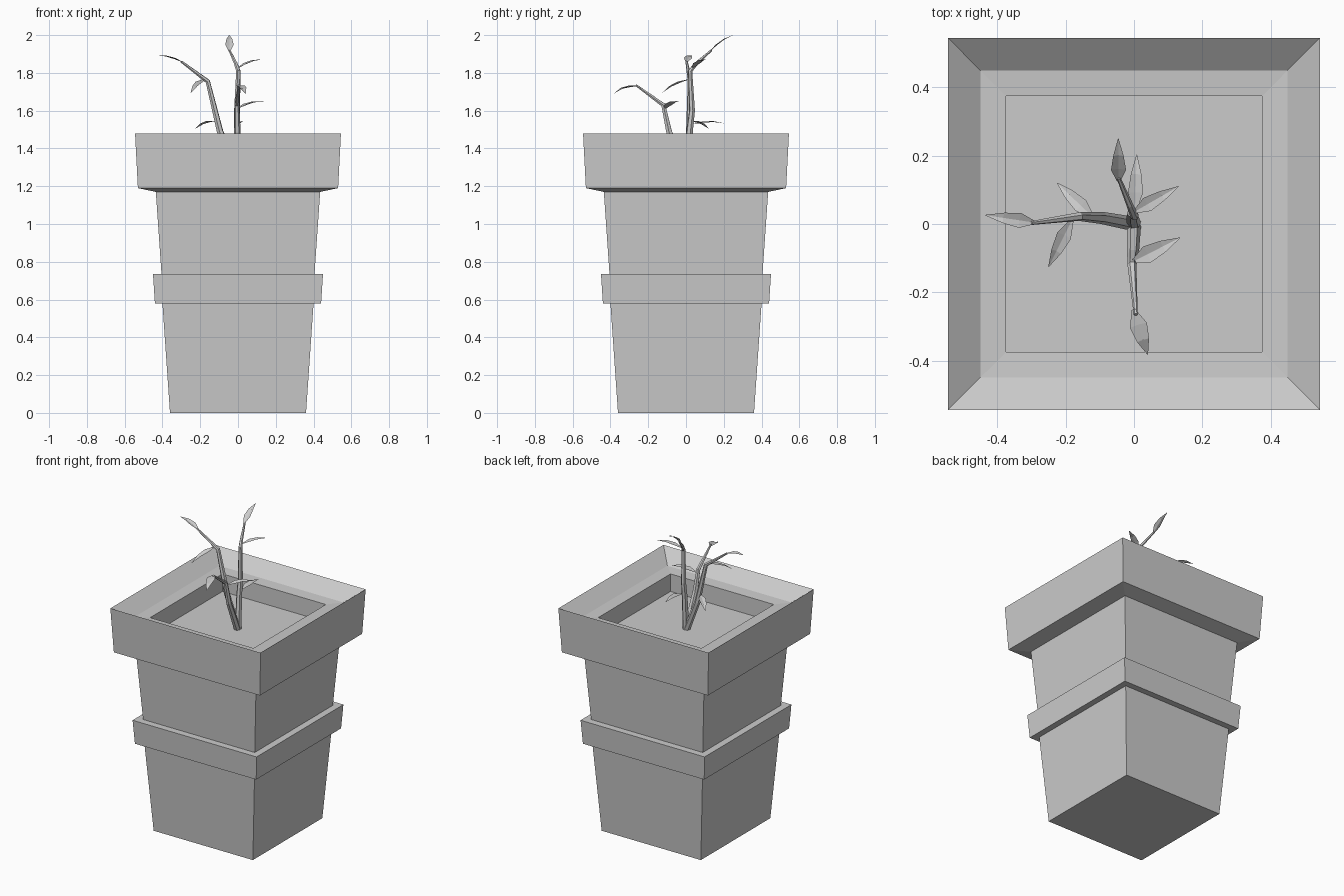
import bpy, bmesh
from mathutils import Vector

if "Cube" in bpy.data.objects:
    bpy.data.objects.remove(bpy.data.objects["Cube"])


def make_object(name, bm):
    mesh = bpy.data.meshes.new(name)
    bm.to_mesh(mesh)
    bm.free()
    obj = bpy.data.objects.new(name, mesh)
    bpy.context.collection.objects.link(obj)
    return obj


def square_lathe(name, profile):
    """Sweep (half width, height) pairs around a square and close both ends."""
    bm = bmesh.new()
    rings = [[bm.verts.new((sx * h, sy * h, z))
              for sx, sy in ((-1, -1), (1, -1), (1, 1), (-1, 1))]
             for h, z in profile]
    for a, b in zip(rings, rings[1:]):
        for i in range(4):
            j = (i + 1) % 4
            bm.faces.new((a[i], a[j], b[j], b[i]))
    bm.faces.new(rings[0][::-1])
    bm.faces.new(rings[-1])
    bmesh.ops.recalc_face_normals(bm, faces=bm.faces)
    return make_object(name, bm)


def stem(name, points):
    """Tapered six-sided tube; each point is x, y, z, radius."""
    curve = bpy.data.curves.new(name, 'CURVE')
    curve.dimensions = '3D'
    curve.bevel_depth = 1.0
    curve.bevel_resolution = 1
    curve.use_fill_caps = True
    spline = curve.splines.new('POLY')
    spline.points.add(len(points) - 1)
    for p, (x, y, z, r) in zip(spline.points, points):
        p.co = (x, y, z, 1)
        p.radius = r
    spline.use_smooth = False
    obj = bpy.data.objects.new(name, curve)
    bpy.context.collection.objects.link(obj)
    return obj


def leaf(name, base, tip, half=0.022, arch=0.008):
    """Pointed leaf creased along its midrib."""
    base, tip = Vector(base), Vector(tip)
    axis = tip - base
    side = axis.cross(Vector((0, 0, 1))).normalized()
    up = side.cross(axis).normalized()
    bm = bmesh.new()
    rows = []
    for t, w, lift in ((0, 0.2, 0), (0.32, 1, 0.7), (0.65, 0.7, 1), (1, 0.04, 0)):
        mid = base + axis * t + up * arch * lift
        edge = up * half * w * 0.3
        rows.append([bm.verts.new(mid + side * half * w * s + edge * abs(s))
                     for s in (-1, 0, 1)])
    for a, b in zip(rows, rows[1:]):
        for i in range(2):
            bm.faces.new((a[i], a[i + 1], b[i + 1], b[i]))
    return make_object(name, bm)


# Pot: tapered body, middle band, overhanging rim, inner ledge and soil recess
square_lathe("pot", [
    (0.36, 0), (0.40, 0.58), (0.44, 0.58), (0.45, 0.735), (0.405, 0.735),
    (0.435, 1.17), (0.53, 1.19), (0.545, 1.48),
    (0.45, 1.405), (0.375, 1.40), (0.375, 1.285),
])

# Stems
stem("back_stem", [(0, 0, 1.27, 0.021), (-0.005, 0.02, 1.5, 0.018),
                   (-0.005, 0.032, 1.6, 0.016), (0.002, 0.022, 1.81, 0.012),
                   (-0.012, 0.055, 1.85, 0.010), (-0.045, 0.135, 1.92, 0.006)])
stem("left_stem", [(0, 0, 1.27, 0.021), (-0.095, 0.018, 1.49, 0.018),
                   (-0.16, 0.022, 1.755, 0.013), (-0.30, 0.003, 1.86, 0.006)])
stem("front_stem", [(0, 0, 1.27, 0.021), (-0.003, -0.09, 1.49, 0.017),
                    (-0.006, -0.12, 1.63, 0.013), (0.005, -0.265, 1.735, 0.006)])

# Leaves at the stem ends
leaf("back_tip_leaf", (-0.045, 0.125, 1.912), (-0.046, 0.25, 2.0))
leaf("left_tip_leaf", (-0.29, 0.004, 1.855), (-0.436, 0.026, 1.893))
leaf("front_tip_leaf", (-0.002, -0.25, 1.73), (0.04, -0.382, 1.69), 0.026, 0.012)

# Leaves along the stems
leaf("upper_side_leaf", (0, 0.035, 1.825), (0.13, 0.11, 1.872))
leaf("lower_back_leaf", (0.003, 0.04, 1.53), (0.008, 0.203, 1.533))
leaf("left_low_leaf", (-0.12, 0.02, 1.545), (-0.225, 0.12, 1.505))
leaf("left_high_leaf", (-0.18, 0.015, 1.765), (-0.25, -0.125, 1.695))
leaf("front_side_leaf", (-0.003, -0.11, 1.61), (0.135, -0.04, 1.65), 0.026)
